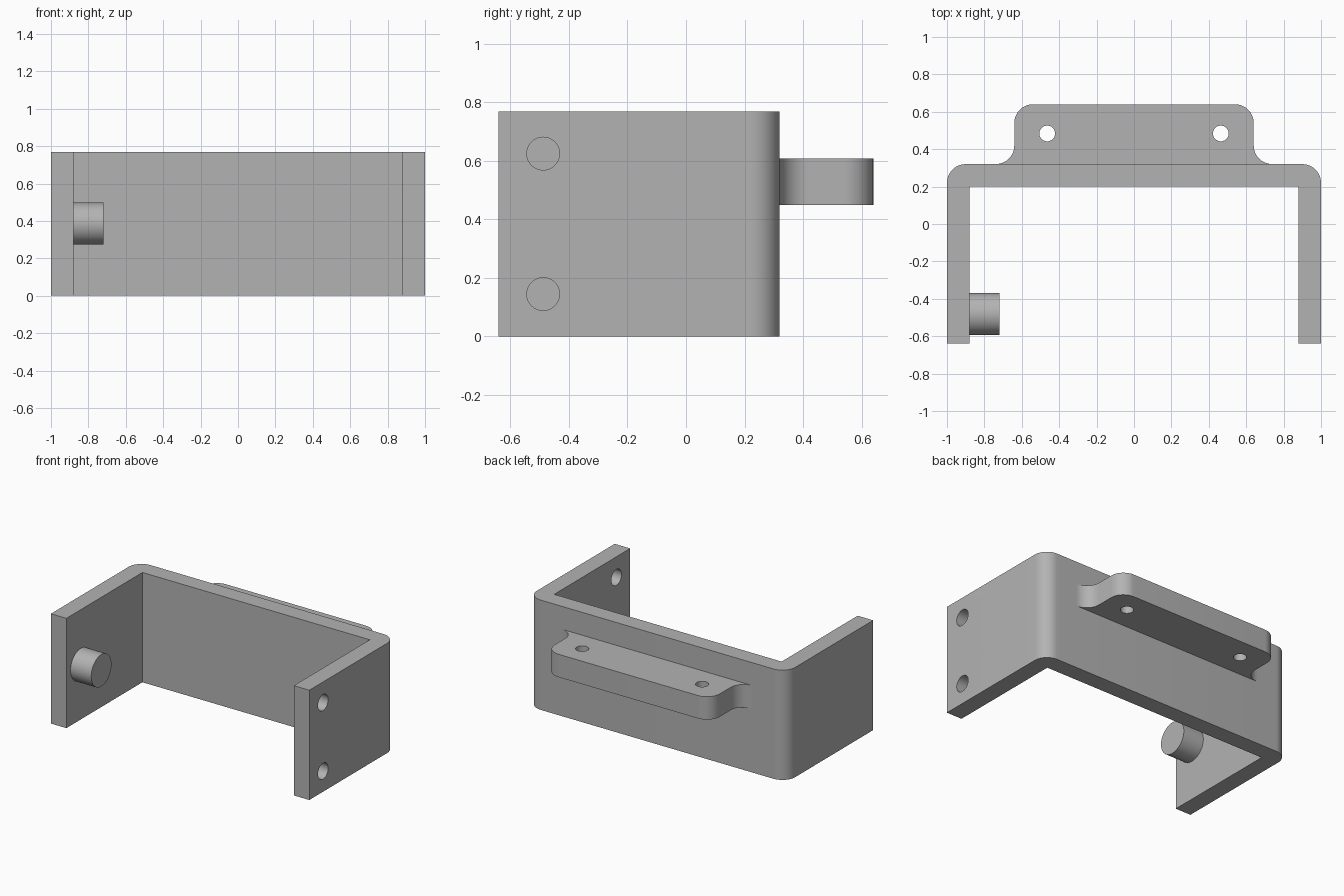
import bpy, bmesh
from math import sin, cos, pi, radians
from mathutils import Matrix

if "Cube" in bpy.data.objects:
    bpy.data.objects.remove(bpy.data.objects["Cube"], do_unlink=True)

HEIGHT, WALL, BACK, ROUND = 0.768, 0.12, 0.32, 0.1

grey = bpy.data.materials.new("plain grey")
grey.use_nodes = True
COLOUR = (0.45, 0.45, 0.45, 1)
grey.diffuse_color = COLOUR
grey.node_tree.nodes["Principled BSDF"].inputs["Base Color"].default_value = COLOUR


def arc(cx, cy, start, end, steps=12):
    """Points of a rounded corner between two angles in degrees."""
    angles = [radians(start + (end - start) * i / steps) for i in range(steps + 1)]
    return [(cx + ROUND * cos(a), cy + ROUND * sin(a)) for a in angles]


def mirrored(half):
    """Close a right-hand outline with its mirror image across x = 0."""
    return half + [(-x, y) for x, y in reversed(half)]


def finish(name, bm):
    bmesh.ops.recalc_face_normals(bm, faces=bm.faces)
    mesh = bpy.data.meshes.new(name)
    bm.to_mesh(mesh)
    bm.free()
    mesh.materials.append(grey)
    obj = bpy.data.objects.new(name, mesh)
    bpy.context.collection.objects.link(obj)
    return obj


def prism(name, outline, bottom, top):
    bm = bmesh.new()
    face = bm.faces.new([bm.verts.new((x, y, bottom)) for x, y in outline])
    new = bmesh.ops.extrude_face_region(bm, geom=[face])["geom"]
    verts = [v for v in new if isinstance(v, bmesh.types.BMVert)]
    bmesh.ops.translate(bm, verts=verts, vec=(0, 0, top - bottom))
    return finish(name, bm)


def cylinder(name, centre, radius, length, along_x=False):
    bm = bmesh.new()
    turn = Matrix.Rotation(pi / 2 if along_x else 0, 4, "Y")
    bmesh.ops.create_cone(bm, cap_ends=True, segments=48, radius1=radius, radius2=radius,
                          depth=length, matrix=Matrix.Translation(centre) @ turn)
    return finish(name, bm)


def drill(obj, cutters):
    bpy.context.view_layer.objects.active = obj
    for cutter in cutters:
        cutter.hide_render = True
        mod = obj.modifiers.new("hole", "BOOLEAN")
        mod.operation, mod.solver, mod.object = "DIFFERENCE", "EXACT", cutter
        bpy.ops.object.modifier_apply(modifier=mod.name)
        bpy.data.objects.remove(cutter, do_unlink=True)


# U-shaped bracket with rounded back corners
half = [(1 - WALL, BACK - WALL), (1 - WALL, -0.64), (1, -0.64)]
half += arc(1 - ROUND, BACK - ROUND, 0, 90)
bracket = prism("bracket", mirrored(half), 0, HEIGHT)

# Two screw holes through one side wall
drill(bracket, [cylinder("side_hole", (1 - WALL / 2, -0.488, z), 0.056, 0.3, True)
                for z in (0.144, 0.624)])

# Mounting tab: filleted into the back wall, rounded at its outer corners
half = [(0.64 + ROUND, BACK - 0.02)]
half += arc(0.64 + ROUND, BACK + ROUND, 270, 180)
half += arc(0.64 - ROUND, 0.64 - ROUND, 0, 90)
tab = prism("mounting_tab", mirrored(half), 0.448, 0.608)
drill(tab, [cylinder("tab_hole", (x, 0.484, 0.528), 0.042, 0.4) for x in (-0.464, 0.464)])

# Locating peg on the inside of the other wall
peg = cylinder("peg", (-0.81, -0.482, 0.386), 0.112, 0.18, True)

# Smooth the curved faces and keep the edges crisp
bpy.ops.object.select_all(action="DESELECT")
for obj in (bracket, tab, peg):
    obj.select_set(True)
bpy.context.view_layer.objects.active = bracket
bpy.ops.object.shade_smooth_by_angle(angle=radians(30))
